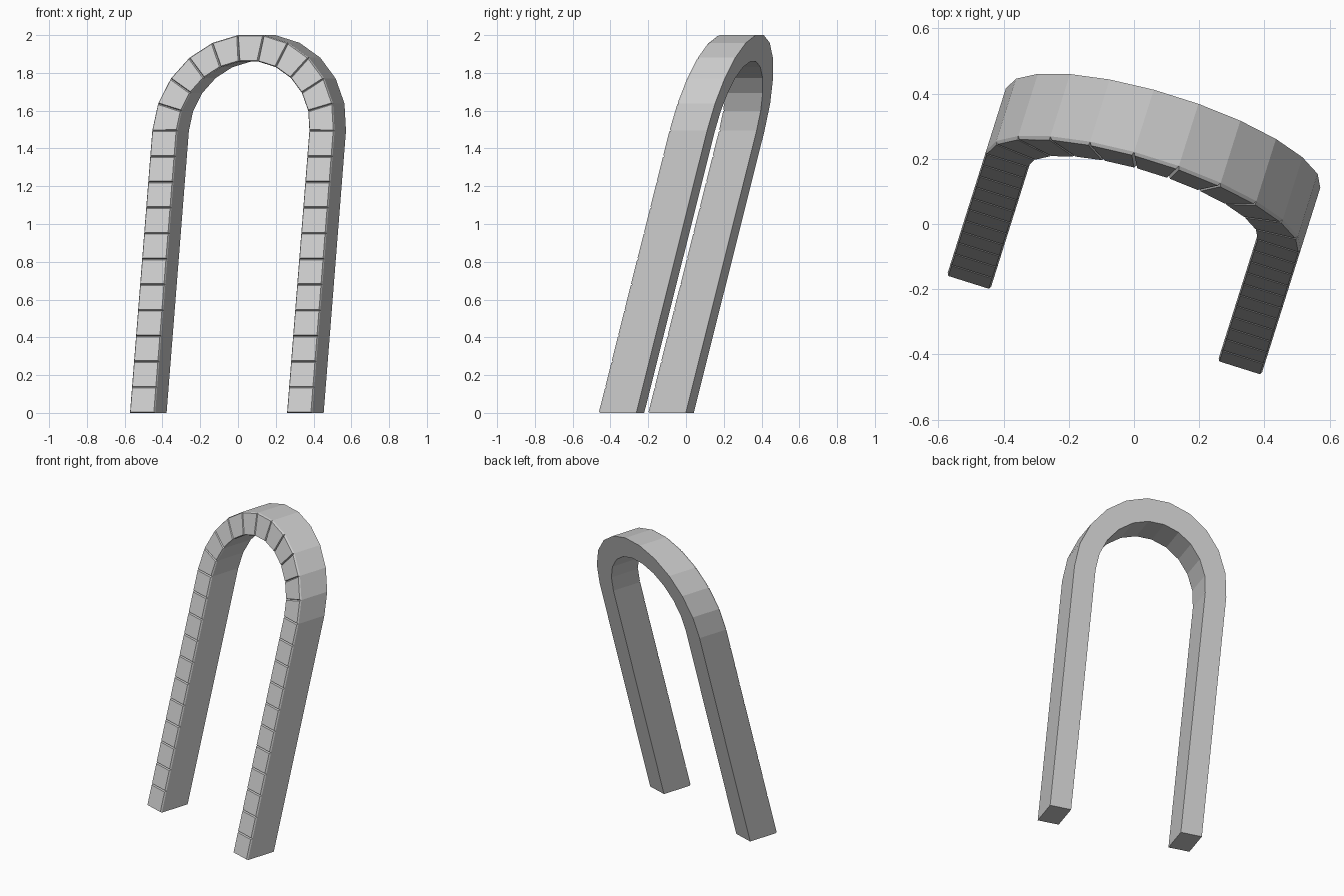
import bpy, bmesh, math
from mathutils import Matrix, Vector

if "Cube" in bpy.data.objects:
    bpy.data.objects.remove(bpy.data.objects["Cube"])

R_OUT, R_IN = 0.506, 0.366       # arch radii
SPRING = 1.494                   # height where the arc begins
DEPTH, CHAMFER, RELIEF = 0.21, 0.007, 0.010
LEG_STONES, ARC_STONES = 11, 11
LEAN = 0.263                     # backward lean per unit of height
YAW = math.radians(-17.5)


def section(i):
    """Inner and outer (x, z) of joint i along the arch, left foot to right foot."""
    if i < LEG_STONES:
        z = SPRING * i / LEG_STONES
        return (-R_IN, z), (-R_OUT, z)
    if i > LEG_STONES + ARC_STONES:
        z = SPRING * (2 * LEG_STONES + ARC_STONES - i) / LEG_STONES
        return (R_IN, z), (R_OUT, z)
    a = math.pi * (1 - (i - LEG_STONES) / ARC_STONES)
    c, s = math.cos(a), math.sin(a)
    # facets lie slightly outside the circle so the crown reaches full height
    k = 1 / math.cos(math.pi / ARC_STONES / 2)
    return tuple((r * c, SPRING + r * s * k) for r in (R_IN, R_OUT))


bm = bmesh.new()
# front strip: one quad for each stone
count = 2 * LEG_STONES + ARC_STONES
pairs = [[bm.verts.new((x, RELIEF, z)) for x, z in section(i)] for i in range(count + 1)]
front = [bm.faces.new((a[0], a[1], b[1], b[0])) for a, b in zip(pairs, pairs[1:])]

# solid body behind the stones
back = bmesh.ops.extrude_face_region(bm, geom=front, use_keep_orig=True)["geom"]
bmesh.ops.translate(bm, verts=[v for v in back if isinstance(v, bmesh.types.BMVert)],
                    vec=(0, DEPTH - RELIEF, 0))
bmesh.ops.recalc_face_normals(bm, faces=bm.faces)

# raised chamfered stones on the front only
stones = [f for f in bm.faces if f.normal.y < -0.9]
bmesh.ops.inset_individual(bm, faces=stones, thickness=CHAMFER, depth=RELIEF)

# lean backwards, turn, and centre
lean = Matrix.Identity(4)
lean[1][2] = LEAN
bm.transform(Matrix.Rotation(YAW, 4, 'Z') @ lean)
lo = Vector([min(v.co[i] for v in bm.verts) for i in range(3)])
hi = Vector([max(v.co[i] for v in bm.verts) for i in range(3)])
bmesh.ops.translate(bm, verts=bm.verts, vec=(-(lo.x + hi.x) / 2, -(lo.y + hi.y) / 2, -lo.z))

mesh = bpy.data.meshes.new("stone_arch")
bm.to_mesh(mesh)
bm.free()
arch = bpy.data.objects.new("stone_arch", mesh)
bpy.context.collection.objects.link(arch)
